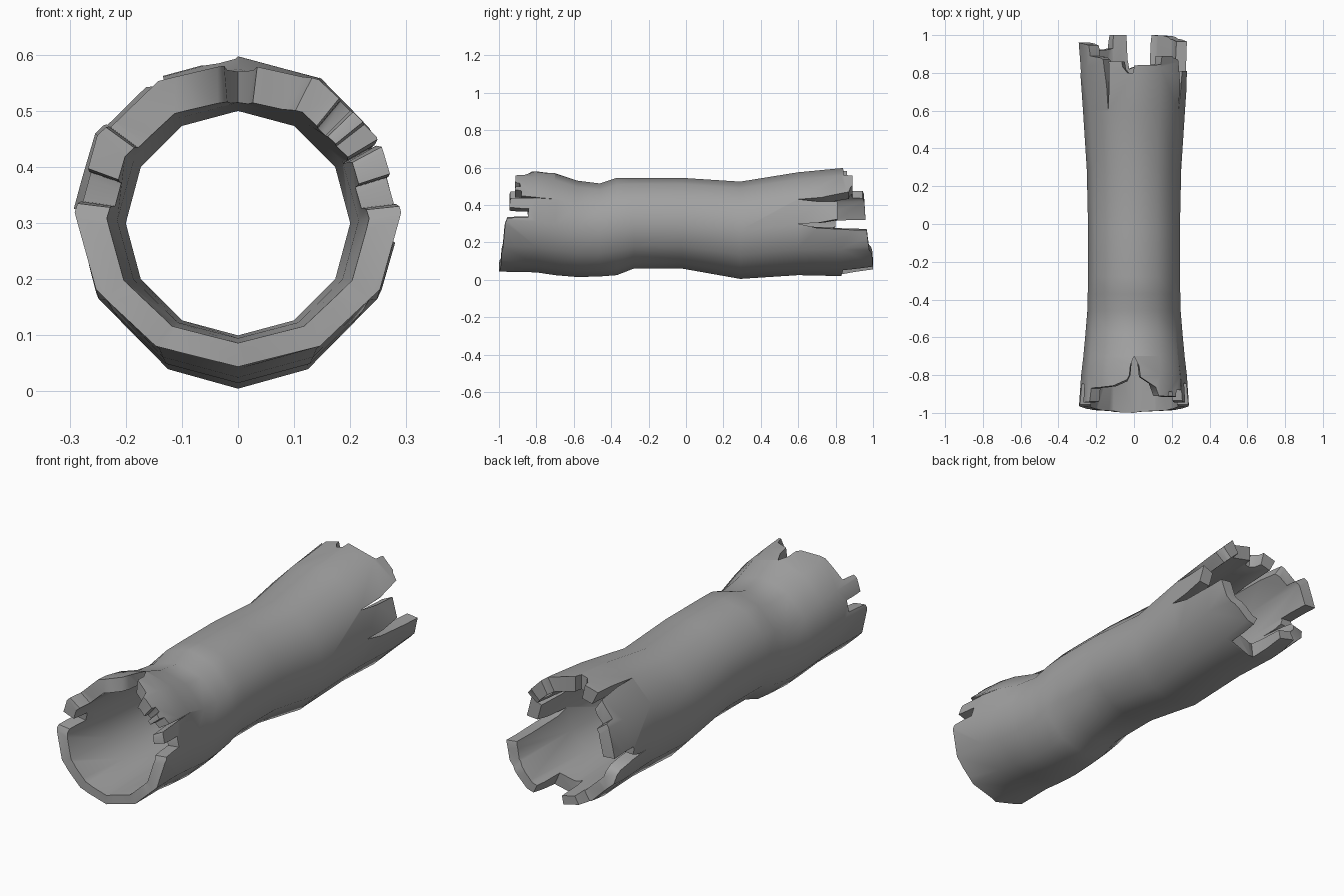
import bpy, bmesh
from math import sin, cos, radians

cube = bpy.data.objects.get("Cube")
if cube:
    bpy.data.objects.remove(cube, do_unlink=True)

SIDES = 12

grey = bpy.data.materials.new("bark_grey")
grey.use_nodes = True
grey.diffuse_color = (0.36, 0.36, 0.36, 1)
grey.node_tree.nodes["Principled BSDF"].inputs["Base Color"].default_value = (0.36, 0.36, 0.36, 1)


def ring(bm, y, half_width, bottom, top, angles):
    """Loop of vertices around the length of the log."""
    mid, half = (top + bottom) / 2, (top - bottom) / 2
    return [bm.verts.new((half_width * cos(radians(a)), y, mid + half * sin(radians(a)))) for a in angles]


def bridge(bm, loops):
    """Join consecutive loops, and the last back to the first."""
    for one, two in zip(loops, loops[1:] + loops[:1]):
        for i in range(len(one)):
            j = (i + 1) % len(one)
            bm.faces.new((one[i], one[j], two[j], two[i]))


def finish(bm, name):
    bmesh.ops.recalc_face_normals(bm, faces=bm.faces)
    mesh = bpy.data.meshes.new(name)
    bm.to_mesh(mesh)
    bm.free()
    mesh.materials.append(grey)
    obj = bpy.data.objects.new(name, mesh)
    bpy.context.collection.objects.link(obj)
    return obj


# Outer bark: y, half width, bottom, top
bark = [(-1.05, .297, .045, .6), (-.8, .28, .04, .587), (-.7, .268, .025, .57),
        (-.58, .257, .015, .53), (-.46, .247, .018, .515), (-.37, .245, .025, .545),
        (-.28, .243, .06, .545), (-.02, .243, .06, .545), (.29, .25, .005, .525),
        (.6, .27, .025, .575), (.83, .286, .02, .597), (1.05, .3, .05, .605)]
# Hollow core, listed back to front
core = [(1.05, .24, .085, .535), (.6, .215, .095, .515), (.3, .2, .1, .5),
        (-.4, .2, .1, .5), (-.7, .215, .095, .515), (-1.05, .24, .085, .535)]

bm = bmesh.new()
steps = [i * 360 / SIDES for i in range(SIDES)]
bridge(bm, [ring(bm, *row, steps) for row in bark + core])
log = finish(bm, "hollow_log")


# Broken rims: angle around the log (0 = +x, 90 = top) and y of the edge
front_rim = [(6, -.955), (7, -.845), (17, -.84), (18, -.945), (28, -.935), (29.5, -.69),
             (31, -.88), (38, -.88), (39, -.915), (44, -.91), (45, -.885), (50, -.89),
             (51, -.915), (63, -.91), (83, -.81), (90, -.7), (95, -.8), (110, -.85),
             (130, -.865), (143, -.87), (144, -.94), (160, -.945), (161, -.85),
             (172, -.845), (173, -.955), (210, -.98), (240, -.99), (270, -1),
             (300, -.99), (330, -.98)]
back_rim = [(0, .6), (5, .81), (25, .81), (29, .6), (36, .87), (45, .89), (60, .89),
            (61, .845), (90, .84), (91, .8), (97, .8), (103, .86), (117, .86),
            (120, .6), (124, .87), (143, .89), (144, .945), (175, .96), (176, .8),
            (184, .8), (190, .68), (194, .88), (215, .92), (239, .93), (240, 1),
            (259, 1), (263, .82), (294, .84), (296, 1), (325, .99), (345, .97), (353, .965),
            (354, .81)]


def break_end(name, rim, far):
    """Trim one end of the log along a jagged line."""
    bm = bmesh.new()
    angles = [a for a, _ in rim]
    loops = []
    for radius, at_far in ((.1, False), (.45, False), (.45, True), (.1, True)):
        loop = ring(bm, far, radius, .3 - radius, .3 + radius, angles)
        if not at_far:
            for v, (_, y) in zip(loop, rim):
                v.co.y = y
        loops.append(loop)
    bridge(bm, loops)
    bmesh.ops.triangulate(bm, faces=bm.faces)
    cutter = finish(bm, name)
    cutter.hide_render = True
    mod = log.modifiers.new(name, "BOOLEAN")
    mod.operation = "DIFFERENCE"
    mod.solver = "EXACT"
    mod.object = cutter
    bpy.ops.object.modifier_apply(modifier=name)
    bpy.data.objects.remove(cutter, do_unlink=True)


bpy.context.view_layer.objects.active = log
log.select_set(True)
break_end("front_break", front_rim, -1.3)
break_end("back_break", back_rim, 1.3)

# Single bark colour, rounded bark with crisp broken edges
log.data.materials.clear()
log.data.materials.append(grey)
for face in log.data.polygons:
    face.material_index = 0
bpy.ops.object.shade_smooth_by_angle(angle=radians(45))
